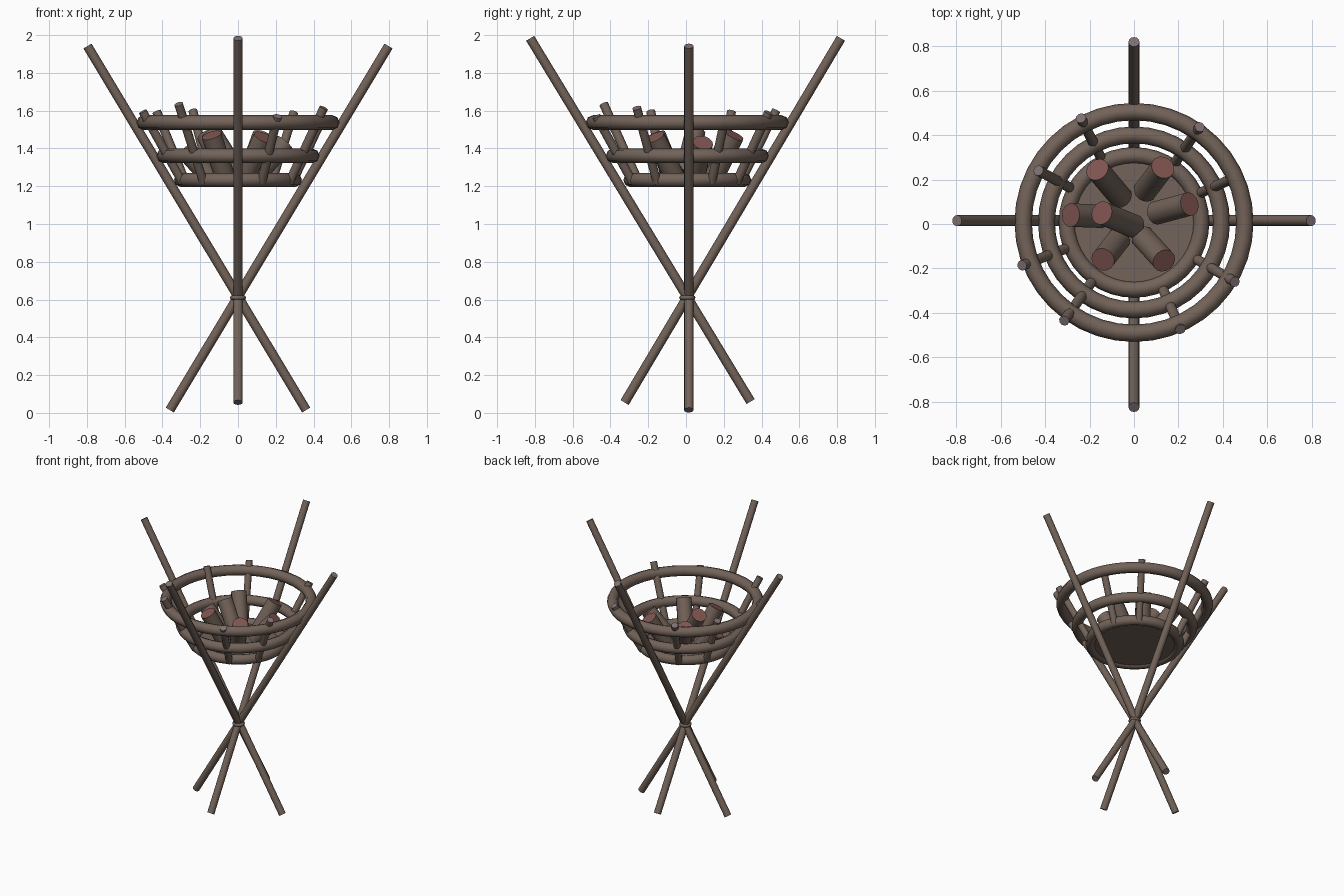
import bpy, math
from mathutils import Vector

if "Cube" in bpy.data.objects:
    bpy.data.objects.remove(bpy.data.objects["Cube"])


def material(name, col):
    m = bpy.data.materials.new(name)
    m.diffuse_color = (*col, 1)
    m.use_nodes = True
    m.node_tree.nodes["Principled BSDF"].inputs["Base Color"].default_value = m.diffuse_color
    return m


WOOD = material("wood", (0.17, 0.125, 0.10))
CUT = material("cut_wood", (0.21, 0.09, 0.08))
TIP = material("stake_tip", (0.21, 0.16, 0.165))
CY = 0.007  # basket centre in y


def finish(name, *mats):
    o = bpy.context.object
    o.name = name
    for m in mats:
        o.data.materials.append(m)
    bpy.ops.object.shade_smooth_by_angle(angle=math.radians(50))
    return o


def rod(name, a, b, r, sides=12, cap=None):
    a, b = Vector(a), Vector(b)
    d = b - a
    bpy.ops.mesh.primitive_cylinder_add(vertices=sides, radius=r, depth=d.length, location=(a + b) / 2,
                                        rotation=d.to_track_quat('Z', 'Y').to_euler())
    o = finish(name, WOOD, *([cap] if cap else []))
    if cap:  # colour the two end faces
        for p in o.data.polygons:
            if abs(p.normal.z) > 0.9:
                p.material_index = 1
    return o


def ring(name, z, R, r):
    bpy.ops.mesh.primitive_torus_add(location=(0, CY, z), major_radius=R, minor_radius=r,
                                     major_segments=40, minor_segments=8)
    return finish(name, WOOD)


# four crossed poles
for s in (-1, 1):
    rod("side_pole", (-0.361 * s, 0.015, 0.015), (0.797 * s, 0.015, 1.942), 0.025, cap=TIP)
rod("front_pole", (0, 0.342, 0.06), (0, -0.825, 1.983), 0.025, cap=TIP)
rod("back_pole", (0, -0.325, 0.055), (0, 0.82, 1.983), 0.025, cap=TIP)
# binding at the crossing
ring("binding", 0.61, 0.031, 0.012)

# basket hoops and floor
ring("bottom_hoop", 1.233, 0.302, 0.037)
ring("middle_hoop", 1.361, 0.394, 0.038)
ring("top_hoop", 1.537, 0.499, 0.039)
bpy.ops.mesh.primitive_cylinder_add(vertices=40, radius=0.288, depth=0.03, location=(0, CY, 1.225))
finish("basket_floor", WOOD)

# upright stakes: angle, tip radius, tip height
stakes = [(24, 0.48, 1.54), (55.5, 0.522, 1.59), (117, 0.527, 1.60), (151.5, 0.49, 1.595),
          (201, 0.54, 1.595), (234.6, 0.543, 1.635), (293.5, 0.525, 1.57), (329.5, 0.527, 1.615)]
for ang, r, z in stakes:
    c, s = math.cos(math.radians(ang)), math.sin(math.radians(ang))
    rod("stake", (0.315 * c, CY + 0.315 * s, 1.22), (r * c, CY + r * s, z), 0.024, 10, TIP)

# firewood: outer end, inner end
logs = [((-0.165, 0.245, 1.47), (-0.06, 0.12, 1.25)), ((0.13, 0.255, 1.47), (0.05, 0.15, 1.25)),
        ((0.25, 0.09, 1.43), (0.10, 0.05, 1.26)), ((0.135, -0.165, 1.46), (0.04, -0.06, 1.25)),
        ((-0.14, -0.16, 1.47), (-0.07, -0.07, 1.25)), ((-0.285, 0.04, 1.40), (-0.15, 0.035, 1.25)),
        ((-0.145, 0.05, 1.49), (0.0, -0.01, 1.26))]
for top, base in logs:
    rod("log", base, top, 0.054, 14, CUT)
